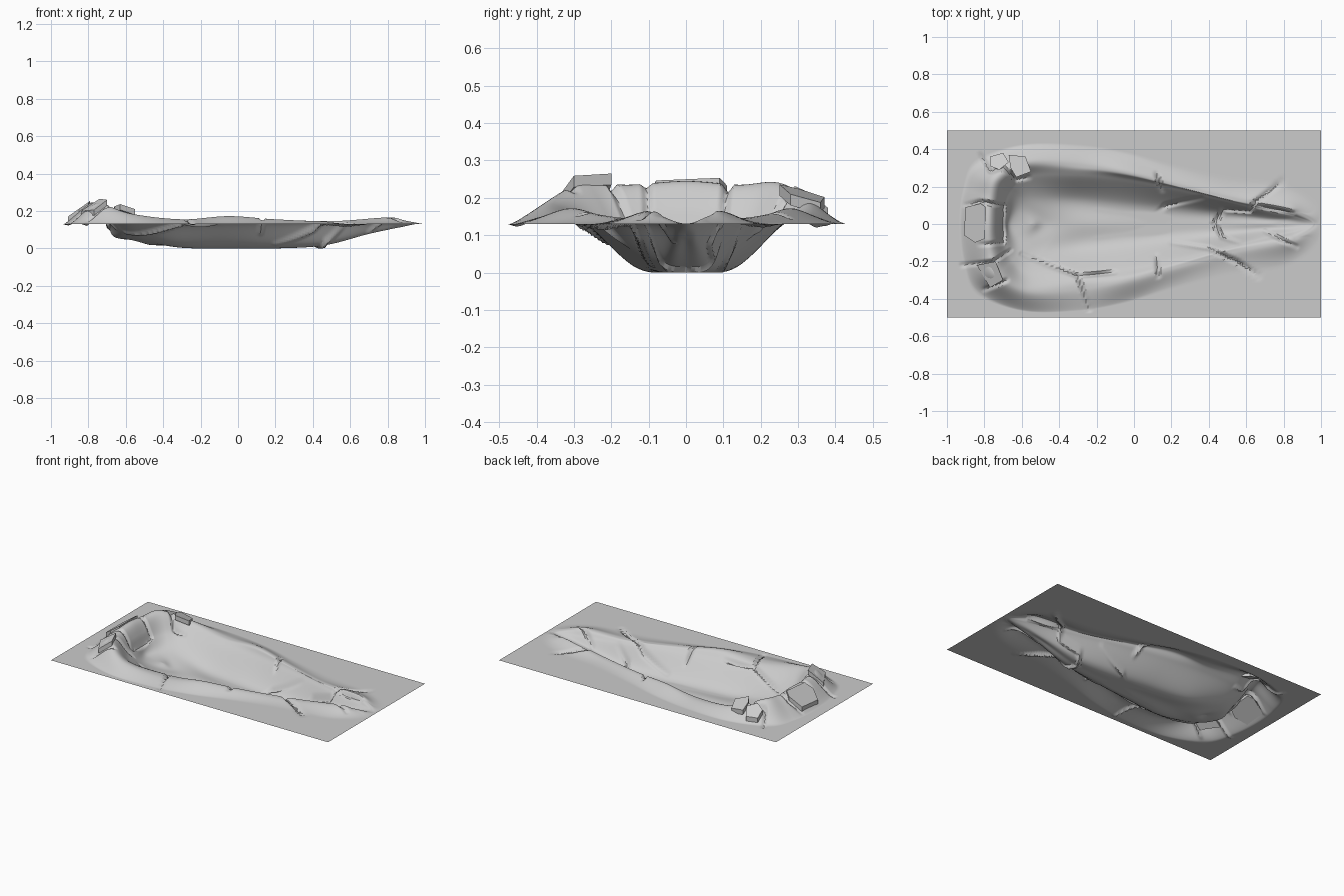
import bpy
import bmesh
import math
from mathutils import Vector

if "Cube" in bpy.data.objects:
    bpy.data.objects.remove(bpy.data.objects["Cube"], do_unlink=True)

GROUND = 0.13
ALONG, ACROSS = 24, 14

soil = bpy.data.materials.new("grey_soil")
soil.use_nodes = True
soil.diffuse_color = (0.6, 0.6, 0.6, 1)
soil.node_tree.nodes["Principled BSDF"].inputs["Base Color"].default_value = soil.diffuse_color


def add_object(name, bm, angle):
    mesh = bpy.data.meshes.new(name)
    bm.to_mesh(mesh)
    bm.free()
    mesh.materials.append(soil)
    obj = bpy.data.objects.new(name, mesh)
    bpy.context.collection.objects.link(obj)
    bpy.ops.object.select_all(action='DESELECT')
    obj.select_set(True)
    bpy.context.view_layer.objects.active = obj
    bpy.ops.object.shade_smooth_by_angle(angle=math.radians(angle))
    return obj


def flat(points, z=GROUND):
    return [(x, y, z) for x, y in points]


# Half outlines of the furrow, each running from the tail tip to the head
border = flat([(1, 0), (1, .5), (.75, .5), (.5, .5), (.2, .5), (-.05, .5),
               (-.3, .5), (-.6, .5), (-1, .5), (-1, .2), (-1, 0)])
foot = flat([(.99, 0), (.97, .1), (.8, .2), (.5, .24), (.2, .31), (-.05, .38),
             (-.3, .42), (-.6, .42), (-.84, .33), (-.91, .18), (-.93, 0)])
crest = [(.97, 0, .13), (.88, .06, .15), (.8, .09, .165), (.5, .145, .145),
         (.2, .22, .155), (-.05, .28, .172), (-.3, .32, .155), (-.57, .33, .185),
         (-.73, .25, .24), (-.77, .14, .235), (-.78, 0, .245)]
lip = flat([(.95, 0), (.87, .035), (.75, .06), (.5, .12), (.2, .19), (-.05, .235),
            (-.3, .26), (-.55, .255), (-.65, .19), (-.69, .1), (-.7, 0)])
floor = [(.88, 0, .115), (.82, .02, .105), (.7, .03, .08), (.47, .06, .03),
         (.18, .09, .015), (-.05, .11, .012), (-.3, .13, .012), (-.48, .13, .04),
         (-.58, .12, .06), (-.63, .07, .06), (-.66, 0, .06)]
keel = [(.8, 0, .1), (.78, 0, .095), (.68, 0, .075), (.45, 0, .015), (.18, 0, 0),
        (-.05, 0, .003), (-.25, 0, .008), (-.4, 0, .015), (-.48, 0, .02),
        (-.53, 0, .04), (-.55, 0, .045)]


def spline(a, b, c, d, t):
    return 0.5 * (2 * b + (c - a) * t + (2 * a - 5 * b + 4 * c - d) * t ** 2
                  + (3 * b - a - 3 * c + d) * t ** 3)


def closed_ring(half, widen=1.0, smooth=True):
    """Mirror a half outline to a full loop and refine it."""
    pts = [Vector(p) for p in half]
    pts += [Vector((p.x, -p.y * widen, p.z)) for p in reversed(pts[1:-1])]
    n, out = len(pts), []
    for i in range(n):
        a, b, c, d = (pts[(i + k) % n] for k in (-1, 0, 1, 2))
        for s in range(ALONG):
            t = s / ALONG
            out.append(spline(a, b, c, d, t) if smooth else b.lerp(c, t))
    return out


# Cracks running over the ground, seen from above
cracks = [
    [(.12, .27), (.15, .18)],
    [(.08, .01), (.17, .1), (.36, .14)],
    [(.8, .23), (.65, .12), (.62, .07), (.48, .08), (.43, 0), (.47, -.07), (.56, -.1)],
    [(.65, .1), (.85, .06)],
    [(.2, -.1), (.4, -.13), (.55, -.2), (.67, -.28)],
    [(.12, -.17), (.13, -.28)],
    [(-.6, -.16), (-.3, -.28), (-.24, -.46)],
    [(-.3, -.28), (-.1, -.26)],
    [(.7, -.04), (.78, -.08), (.87, -.12)],
    [(-.82, .37), (-.77, .28), (-.7, .3), (-.63, .24), (-.56, .25)],
    [(-.9, .1), (-.82, .12), (-.7, .1), (-.7, -.1), (-.82, -.11)],
    [(-.92, -.22), (-.75, -.2), (-.66, -.14)],
    [(-.8, -.35), (-.68, -.3)],
]


def crack_segments():
    for line in cracks:
        last = len(line) - 1
        for i in range(last):
            taper = (0.3 if i == 0 else 1, 0.3 if i == last - 1 else 1)
            yield (*line[i], *line[i + 1], *taper)


segments = list(crack_segments())


def crack_depth(x, y, reach=0.017, depth=0.024):
    deepest = 0
    for ax, ay, bx, by, start, end in segments:
        if not (min(ax, bx) - reach < x < max(ax, bx) + reach
                and min(ay, by) - reach < y < max(ay, by) + reach):
            continue
        dx, dy = bx - ax, by - ay
        t = ((x - ax) * dx + (y - ay) * dy) / (dx * dx + dy * dy)
        t = min(1, max(0, t))
        dist = math.hypot(x - ax - t * dx, y - ay - t * dy)
        strength = start + (end - start) * t
        if start < 1 and end < 1:
            strength = 0.4 + 2.4 * t * (1 - t)
        deepest = max(deepest, depth * strength * (1 - dist / reach))
    return deepest


# Ground sheet with the furrow, its raised rim and the cracks
rings = [closed_ring(border, smooth=False), closed_ring(foot, 1.1), closed_ring(crest, 1.1),
         closed_ring(lip, 1.03), closed_ring(floor), closed_ring(keel)]
bm = bmesh.new()
columns = []
for pts in zip(*rings):
    ghost = Vector((pts[-2].x, -pts[-2].y, pts[-2].z))
    chain = [pts[0], *pts, ghost]
    column = []
    for band in range(len(pts) - 1):
        a, b, c, d = chain[band:band + 4]
        for s in range(ACROSS):
            t = s / ACROSS
            column.append(b.lerp(c, t) if band == 0 else spline(a, b, c, d, t))
    column.append(pts[-1].copy())
    for i, p in enumerate(column):
        if i:
            p.z = max(0, p.z - crack_depth(p.x, p.y))
    columns.append([bm.verts.new(p) for p in column])
for left, right in zip(columns, columns[1:] + columns[:1]):
    for i in range(len(left) - 1):
        bm.faces.new((left[i], left[i + 1], right[i + 1], right[i]))
bmesh.ops.remove_doubles(bm, verts=bm.verts, dist=0.0002)
bm.normal_update()
if sum(f.normal.z * f.calc_area() for f in bm.faces) < 0:
    bmesh.ops.reverse_faces(bm, faces=bm.faces)
add_object("furrowed_ground", bm, 32)


def slab(name, outline, height, slope_x, slope_y, thickness=0.03):
    """Tilted broken plate lying on the rim."""
    cx = sum(p[0] for p in outline) / len(outline)
    cy = sum(p[1] for p in outline) / len(outline)
    bm = bmesh.new()
    top = [bm.verts.new((x, y, height + (x - cx) * slope_x + (y - cy) * slope_y))
           for x, y in outline]
    face = bm.faces.new(top)
    extruded = bmesh.ops.extrude_face_region(bm, geom=[face], use_keep_orig=True)
    low = [v for v in extruded["geom"] if isinstance(v, bmesh.types.BMVert)]
    bmesh.ops.translate(bm, verts=low, vec=(0, 0, -thickness))
    bmesh.ops.recalc_face_normals(bm, faces=bm.faces)
    add_object(name, bm, 20)


# Broken slabs pushed up around the head of the furrow
slab("head_slab", [(-.9, .09), (-.82, .11), (-.79, .09), (-.8, -.08), (-.85, -.1), (-.91, -.06)],
     .215, .7, 0)
slab("back_outer_slab", [(-.77, .36), (-.7, .38), (-.67, .33), (-.72, .29), (-.77, .31)],
     .2, .2, -.7)
slab("back_inner_slab", [(-.67, .37), (-.58, .36), (-.55, .28), (-.63, .25), (-.66, .3)],
     .212, -.2, -.35)
slab("front_slab", [(-.84, -.22), (-.74, -.2), (-.7, -.3), (-.77, -.34)], .232, .6, .3)
